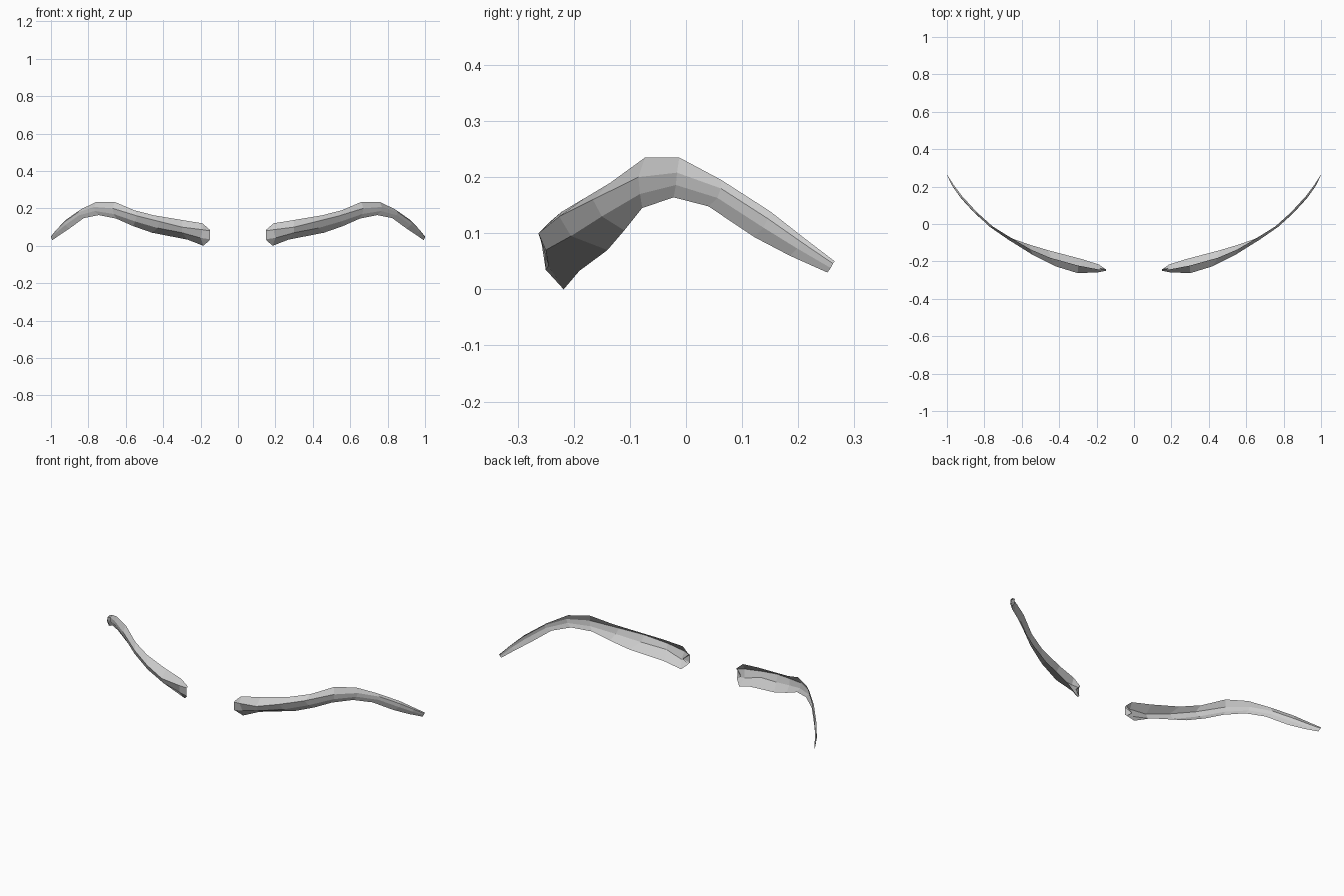
import bpy, bmesh

# Cross-sections from inner end to outer tip, the back of the shell stays open:
# top edge, front ridge, lower front crease, bottom back edge
SECTIONS = [
    [(.15, -.240, .085), (.15, -.250, .080), (.15, -.250, .035), (.155, -.240, .027)],
    [(.19, -.243, .120), (.19, -.258, .086), (.20, -.245, .042), (.185, -.218, .000)],
    [(.30, -.222, .138), (.30, -.263, .100), (.30, -.250, .070), (.27, -.190, .033)],
    [(.45, -.180, .163), (.42, -.226, .130), (.43, -.205, .095), (.46, -.140, .070)],
    [(.555, -.135, .190), (.54, -.166, .160), (.55, -.150, .130), (.56, -.110, .105)],
    [(.66, -.073, .235), (.67, -.085, .200), (.665, -.082, .170), (.65, -.078, .145)],
    [(.757, -.012, .235), (.770, -.016, .208), (.765, -.018, .186), (.745, -.022, .164)],
    [(.84, .063, .195), (.854, .062, .180), (.85, .056, .163), (.825, .040, .148)],
    [(.92, .150, .139), (.930, .146, .126), (.925, .138, .110), (.90, .122, .093)],
    [(.965, .210, .092), (.973, .206, .084), (.968, .198, .073), (.95, .185, .060)],
    [(1.0, .265, .050), (1.0, .262, .046), (.997, .258, .038), (.993, .252, .030)],
]


def build_brow(name, side):
    bm = bmesh.new()
    rings = [[bm.verts.new((side * x, y, z)) for x, y, z in s] for s in SECTIONS]
    # Faceted open shell, wound so that faces point outwards
    for a, b in zip(rings, rings[1:]):
        for i in range(3):
            quad = [a[i], a[i + 1], b[i + 1], b[i]]
            bm.faces.new(quad if side > 0 else quad[::-1])
    # Inner end folded in to a notch
    notch = bm.verts.new((side * .185, -.235, .052))
    for i in range(3):
        tri = [rings[0][i + 1], rings[0][i], notch]
        bm.faces.new(tri if side > 0 else tri[::-1])
    mesh = bpy.data.meshes.new(name)
    bm.to_mesh(mesh)
    bm.free()
    bpy.context.collection.objects.link(bpy.data.objects.new(name, mesh))


build_brow("right_eyebrow", 1)
build_brow("left_eyebrow", -1)
